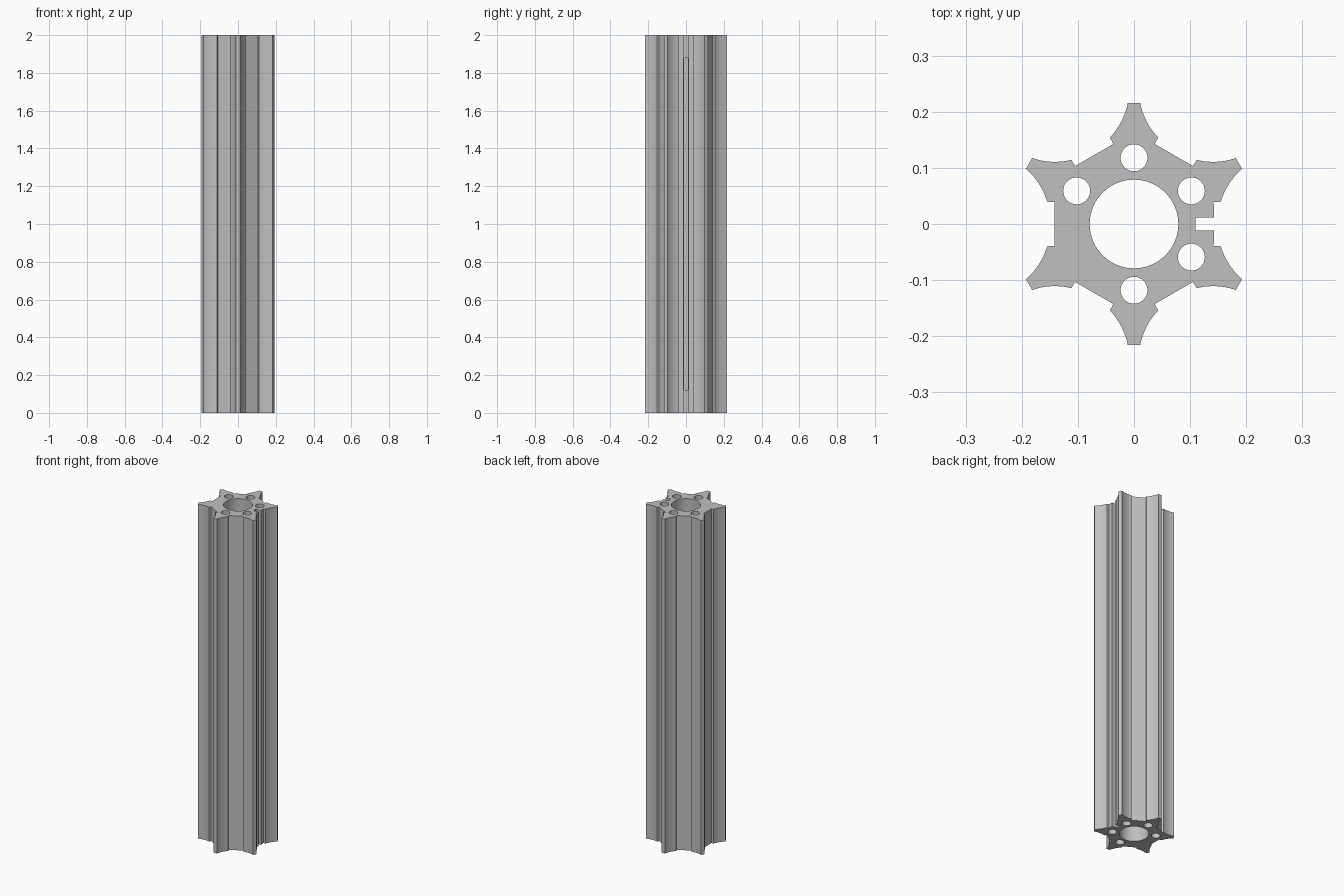
import bpy
import bmesh
from math import cos, sin, pi, radians
from mathutils import Vector

cube = bpy.data.objects.get("Cube")
if cube:
    bpy.data.objects.remove(cube, do_unlink=True)

LENGTH = 2.0
SLOT = 0.012          # half width of the side slot
SLOT_FLOOR = 0.11
FLAT = 0.143          # distance of the six flats from the axis
END_WEB = 0.12        # closed part of the wall at each end

# Single grey metal
metal = bpy.data.materials.new("grey_metal")
metal.use_nodes = True
colour = (0.53, 0.53, 0.53, 1.0)
metal.diffuse_color = colour
metal.node_tree.nodes["Principled BSDF"].inputs["Base Color"].default_value = colour


def circle(x, y, radius, count):
    return [(x + radius * cos(2 * pi * i / count), y + radius * sin(2 * pi * i / count))
            for i in range(count)]


def half_arm(steps=10, sag=0.005):
    """One side of an arm as (radial, sideways): root, step, hollow flank, tip."""
    base, tip = Vector((0.154, 0.043)), Vector((0.216, 0.011))
    chord = tip - base
    inward = Vector((chord.y, -chord.x)).normalized()
    points = [Vector((0.1425, 0.037))]
    for i in range(steps + 1):
        u = i / steps
        points.append(base + chord * u + inward * 4 * sag * u * (1 - u))
    return points


# Outline: slot in the +x flat, then six arms counter-clockwise
side = half_arm()
arm = [Vector((p.x, -p.y)) for p in side] + side[::-1]
outline = [(FLAT, -SLOT), (SLOT_FLOOR, -SLOT), (SLOT_FLOOR, SLOT), (FLAT, SLOT)]
for k in range(6):
    a = radians(30 + 60 * k)
    outline += [(p.x * cos(a) - p.y * sin(a), p.x * sin(a) + p.y * cos(a)) for p in arm]

# Bore and five screw holes
loops = [outline, circle(0, 0, 0.079, 64)]
for degrees in (-90, -30, 30, 90, 150):
    a = radians(degrees)
    loops.append(circle(0.118 * cos(a), 0.118 * sin(a), 0.024, 32))

bm = bmesh.new()
edges = []
for loop in loops:
    verts = [bm.verts.new((x, y, 0)) for x, y in loop]
    edges += [bm.edges.new((v, verts[i - 1])) for i, v in enumerate(verts)]
bmesh.ops.triangle_fill(bm, edges=edges, use_beauty=True, use_dissolve=False)
extruded = bmesh.ops.extrude_face_region(bm, geom=bm.faces[:], use_keep_orig=True)
top = [g for g in extruded["geom"] if isinstance(g, bmesh.types.BMVert)]
bmesh.ops.translate(bm, verts=top, vec=(0, 0, LENGTH))
bmesh.ops.recalc_face_normals(bm, faces=bm.faces[:])
mesh = bpy.data.meshes.new("extruded_rail")
bm.to_mesh(mesh)
bm.free()
mesh.materials.append(metal)
rail = bpy.data.objects.new("extruded_rail", mesh)
bpy.context.collection.objects.link(rail)

# Long window from the slot into the bore, closed at both ends
bpy.ops.mesh.primitive_cube_add(size=1, location=(0.09, 0, LENGTH / 2))
cutter = bpy.context.object
cutter.name = "window_cutter"
cutter.scale = (0.08, 2 * SLOT - 0.0004, LENGTH - 2 * END_WEB)
cutter.hide_render = True
window = rail.modifiers.new("window", "BOOLEAN")
window.operation = "DIFFERENCE"
window.solver = "EXACT"
window.object = cutter

bpy.ops.object.select_all(action="DESELECT")
rail.select_set(True)
bpy.context.view_layer.objects.active = rail
bpy.ops.object.modifier_apply(modifier=window.name)
bpy.data.objects.remove(cutter, do_unlink=True)
bpy.ops.object.shade_smooth_by_angle(angle=radians(25))
